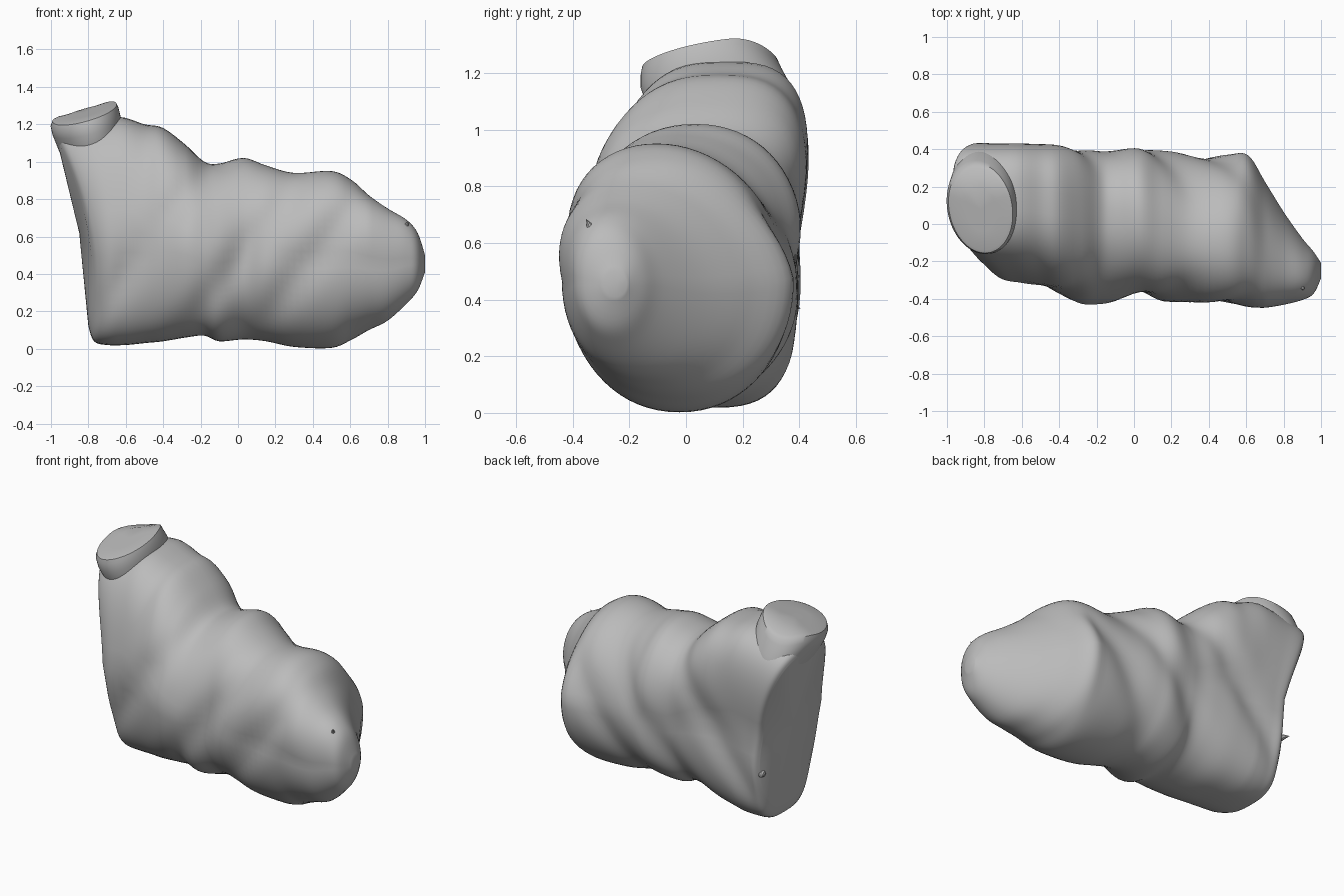
import bpy, bmesh, math
from mathutils import Vector

cube = bpy.data.objects.get("Cube")
if cube:
    bpy.data.objects.remove(cube)

stone = bpy.data.materials.new("stone grey")
stone.use_nodes = True
GREY = (0.5, 0.5, 0.5, 1)
stone.diffuse_color = GREY
stone.node_tree.nodes["Principled BSDF"].inputs["Base Color"].default_value = GREY

SEGMENTS = 72
STEPS = 5

# cross-sections: bottom x, top x, bottom z, top z, front y, back y
SECTIONS = [
    (-.80, -.97, .12, 1.12, -.18, .36),
    (-.77, -.95, .04, 1.17, -.24, .39),
    (-.70, -.82, .02, 1.21, -.29, .39),
    (-.60, -.64, .02, 1.24, -.31, .39),
    (-.50, -.50, .03, 1.20, -.34, .39),
    (-.40, -.40, .04, 1.18, -.38, .39),
    (-.28, -.28, .06, 1.09, -.42, .38),
    (-.18, -.18, .07, 1.0, -.42, .37),
    (-.10, -.10, .04, .99, -.41, .38),
    (.03, .03, .05, 1.02, -.38, .41),
    (.15, .15, .04, .98, -.41, .39),
    (.30, .30, .01, .94, -.41, .37),
    (.50, .50, .005, .95, -.42, .37),
    (.61, .61, .05, .90, -.43, .36),
    (.70, .70, .10, .82, -.43, .22),
    (.80, .80, .15, .75, -.42, .06),
    (.90, .90, .24, .69, -.40, -.08),
    (.96, .96, .31, .62, -.37, -.15),
    (1.0, 1.0, .41, .50, -.29, -.21),
]
GROOVES = (-.9, -.35, .04)


def spline(a, b, c, d, t):
    """Catmull-Rom blend of four neighbouring sections."""
    return [q + t / 2 * (r - p + t * (2 * p - 5 * q + 4 * r - s + t * (3 * (q - r) + s - p)))
            for p, q, r, s in zip(a, b, c, d)]


def power(v, e):
    return math.copysign(abs(v) ** e, v)


def clamp(v):
    return min(1, max(0, v))


def ring(section):
    """Rounded, slightly squared loop with diagonal grooves pressed in."""
    xb, xt, zb, zt, y0, y1 = section
    left = clamp((0.1 - xb) / 0.7)
    e = 0.95 - 0.27 * left
    # the tall end leans back, the low end leans forward
    fade = clamp((1 - xb) / 0.3)
    lean = 0.1 * clamp((0.1 - xb) / 0.4) - 0.08 * clamp((xb - 0.1) / 0.3) * fade
    points = []
    for i in range(SEGMENTS):
        a = math.tau * i / SEGMENTS
        c, s = power(math.cos(a), e), power(math.sin(a), e)
        x = (xb + xt) / 2 + s * (xt - xb) / 2 + 0.5 * (xb - xt) * (1 - s * s)
        z = (zb + zt) / 2 + s * (zt - zb) / 2
        u = x - 0.75 * z
        dent = sum(math.exp(-((u - g) / 0.11) ** 2) for g in GROOVES)
        half = (y1 - y0) / 2 * (1.02 - 0.075 * dent)
        y = (y0 + y1) / 2 + c * half + lean * max(0, s) + 0.04 * left * max(0, -s)
        points.append(Vector((x, y, z)))
    return points


def finish(bm, name):
    bmesh.ops.recalc_face_normals(bm, faces=bm.faces)
    mesh = bpy.data.meshes.new(name)
    bm.to_mesh(mesh)
    bm.free()
    mesh.materials.append(stone)
    obj = bpy.data.objects.new(name, mesh)
    bpy.context.collection.objects.link(obj)
    bpy.ops.object.select_all(action='DESELECT')
    obj.select_set(True)
    bpy.context.view_layer.objects.active = obj
    bpy.ops.object.shade_smooth_by_angle(angle=math.radians(40))
    return obj


def loft(rows, name):
    """Skin a list of closed loops and cap both ends with fans."""
    bm = bmesh.new()
    loops = [[bm.verts.new(p) for p in row] for row in rows]
    for a, b in zip(loops, loops[1:]):
        for i in range(SEGMENTS):
            n = (i + 1) % SEGMENTS
            bm.faces.new((a[i], a[n], b[n], b[i]))
    for loop in (loops[0], loops[-1]):
        centre = bm.verts.new(sum((v.co for v in loop), Vector()) / SEGMENTS)
        for i in range(SEGMENTS):
            bm.faces.new((loop[i], loop[(i + 1) % SEGMENTS], centre))
    return finish(bm, name)


# lumpy body lofted through the sections, with a flat cut at the tall end
last = len(SECTIONS) - 1
rows = []
for k in range(last):
    near = [SECTIONS[min(last, max(0, k + o))] for o in (-1, 0, 1, 2)]
    rows += [ring(spline(*near, j / STEPS)) for j in range(STEPS)]
rows.append(ring(SECTIONS[last]))
loft(rows, "lumpy_body")


# sloping oval cap that melts into the back of the tall end and overhangs the front
def cap_ring(cx, cy, rx, ry, drop):
    points = []
    for i in range(SEGMENTS):
        a = math.tau * i / SEGMENTS
        y = cy + ry * math.sin(a)
        x = cx + rx * math.cos(a) - 0.1 * (y - cy)
        z = 1.265 + 0.3 * (x + 0.82) + 0.2 * (y - 0.08) - 2 * max(0, y - 0.15) ** 2 - drop
        points.append(Vector((x, y, z)))
    return points


loft([cap_ring(-.77, .16, .15, .24, .28), cap_ring(-.79, .14, .17, .27, .17),
      cap_ring(-.81, .11, .18, .27, .08), cap_ring(-.82, .09, .18, .25, .03),
      cap_ring(-.82, .085, .17, .24, .005), cap_ring(-.82, .08, .15, .22, 0),
      cap_ring(-.82, .08, .08, .12, 0)], "sloping_cap")


# small burrs on the surface
def burr(name, base, direction):
    bm = bmesh.new()
    bmesh.ops.create_cone(bm, cap_ends=True, segments=8, radius1=0.025, radius2=0, depth=0.06)
    obj = finish(bm, name)
    obj.location = base
    obj.rotation_euler = Vector(direction).to_track_quat('Z', 'Y').to_euler()


burr("upper_burr", (-.81, .38, .78), (-.6, .5, 0))
burr("lower_burr", (-.79, .38, .37), (-.5, .8, 0))
burr("nose_burr", (.9, -.34, .66), (.3, -.4, .8))
